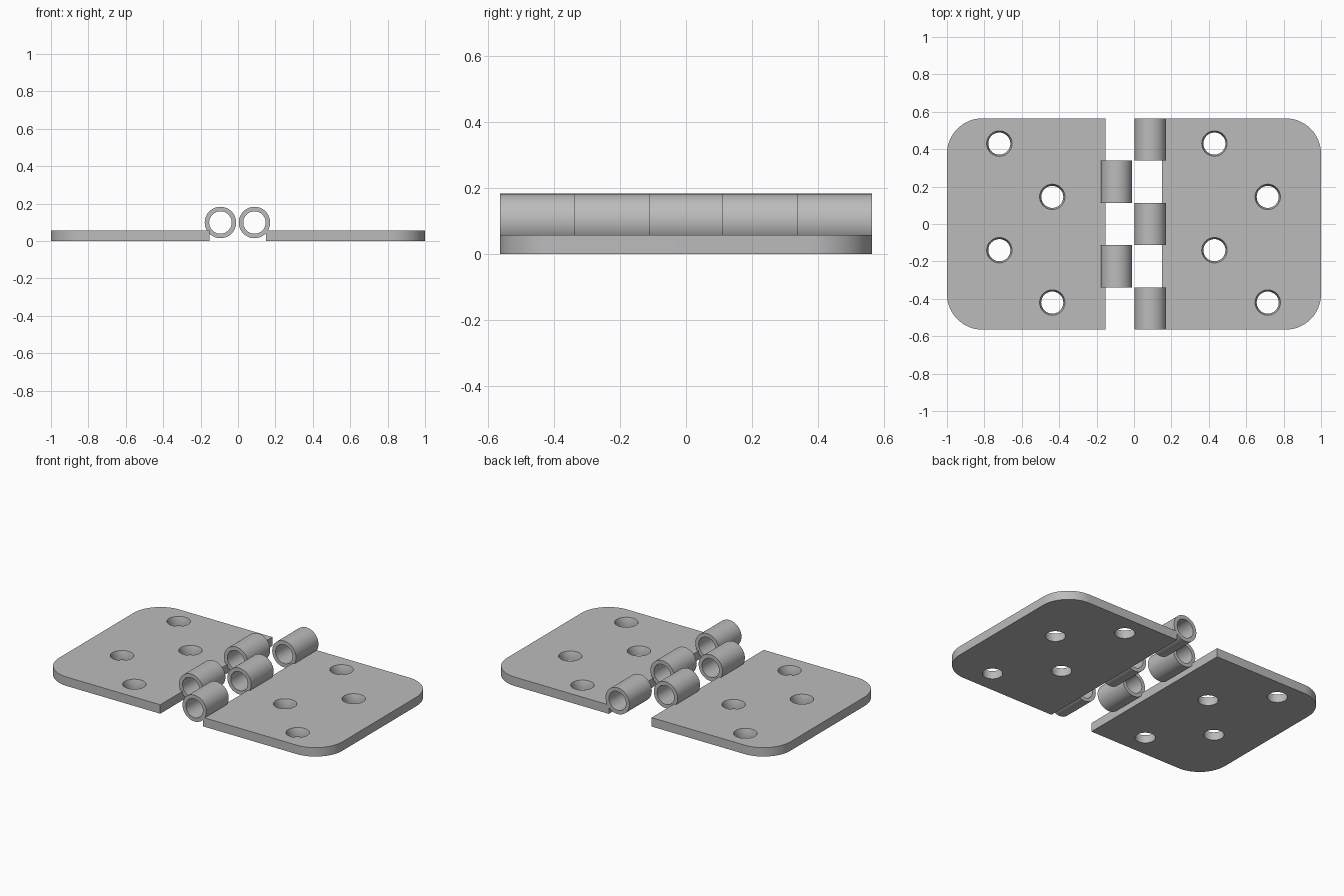
import bpy, bmesh
from math import cos, sin, pi, radians

cube = bpy.data.objects.get("Cube")
if cube:
    bpy.data.objects.remove(cube, do_unlink=True)

steel = bpy.data.materials.new("grey_steel")
steel.use_nodes = True
steel.diffuse_color = (0.5, 0.5, 0.5, 1)
steel.node_tree.nodes["Principled BSDF"].inputs["Base Color"].default_value = (0.5, 0.5, 0.5, 1)

HALF_DEPTH = 0.565
THICK = 0.057
CORNER = 0.19
HOLE_TOP, HOLE = 0.068, 0.059
TUBE, BORE = 0.084, 0.06
TUBE_Z = 0.099


def circle(cx, cy, r, n=48):
    return [(cx + r * cos(2 * pi * i / n), cy + r * sin(2 * pi * i / n)) for i in range(n)]


def loop(bm, points):
    """Closed loop of edges through the points."""
    verts = [bm.verts.new(p) for p in points]
    edges = [bm.edges.new((verts[i - 1], verts[i])) for i in range(len(verts))]
    return verts, edges


def wall(bm, a, b):
    for i in range(len(a)):
        bm.faces.new((a[i - 1], a[i], b[i], b[i - 1]))


def finish(bm, name):
    bmesh.ops.recalc_face_normals(bm, faces=bm.faces)
    mesh = bpy.data.meshes.new(name)
    bm.to_mesh(mesh)
    bm.free()
    mesh.materials.append(steel)
    obj = bpy.data.objects.new(name, mesh)
    bpy.context.collection.objects.link(obj)
    bpy.ops.object.select_all(action='DESELECT')
    obj.select_set(True)
    bpy.context.view_layer.objects.active = obj
    bpy.ops.object.shade_smooth_by_angle(angle=radians(30))


def leaf(name, side, inner, holes):
    """Flat plate with two rounded outer corners and countersunk holes."""
    bm = bmesh.new()
    outline = [(side * inner, -HALF_DEPTH)]
    for sign, start in ((-1, -pi / 2), (1, 0)):
        for i in range(17):
            a = start + pi / 2 * i / 16
            outline.append((side * (1 - CORNER + CORNER * cos(a)),
                            sign * (HALF_DEPTH - CORNER) + CORNER * sin(a)))
    outline.append((side * inner, HALF_DEPTH))
    low, low_edges = loop(bm, [(x, y, 0) for x, y in outline])
    top, top_edges = loop(bm, [(x, y, THICK) for x, y in outline])
    wall(bm, low, top)
    for cx, cy in holes:
        rings = [loop(bm, [(x, y, z) for x, y in circle(cx, cy, r)])
                 for r, z in ((HOLE, 0), (HOLE, THICK * 0.5), (HOLE_TOP, THICK))]
        wall(bm, rings[0][0], rings[1][0])
        wall(bm, rings[1][0], rings[2][0])
        low_edges += rings[0][1]
        top_edges += rings[2][1]
    for edges in (low_edges, top_edges):
        bmesh.ops.triangle_fill(bm, edges=edges, use_beauty=True)
    finish(bm, name)


def knuckle(name, cx, y0, y1):
    """Hollow tube lying along y."""
    bm = bmesh.new()
    rings = [loop(bm, [(x, y, z) for x, z in circle(cx, TUBE_Z, r)])[0]
             for r, y in ((TUBE, y0), (TUBE, y1), (BORE, y1), (BORE, y0))]
    for i in range(4):
        wall(bm, rings[i - 1], rings[i])
    finish(bm, name)


# Leaves with staggered screw holes
rows = (0.43, 0.145, -0.14, -0.42)
leaf("left_leaf", 1, 0.149, [((0.43, 0.715)[i % 2], y) for i, y in enumerate(rows)])
leaf("right_leaf", -1, 0.153, [((-0.72, -0.437)[i % 2], y) for i, y in enumerate(rows)])

# Interleaving knuckles, three on one leaf and two on the other
PITCH = 2 * HALF_DEPTH / 5
for i in range(5):
    y0 = -HALF_DEPTH + i * PITCH
    if i % 2 == 0:
        knuckle(f"left_knuckle_{i // 2 + 1}", 0.088, y0, y0 + PITCH)
    else:
        knuckle(f"right_knuckle_{i // 2 + 1}", -0.094, y0, y0 + PITCH)
